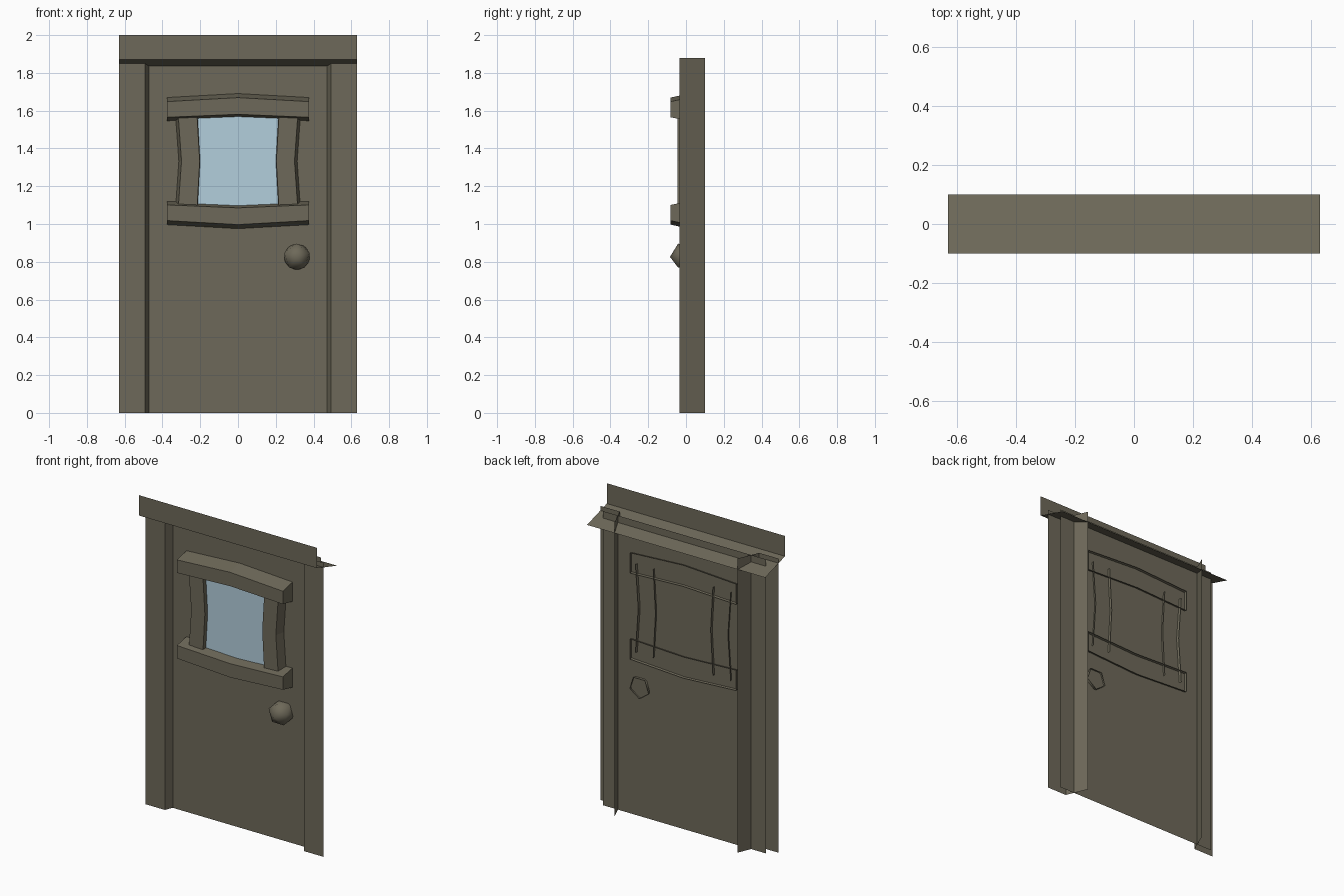
import bpy, bmesh, math
from mathutils import Matrix

if "Cube" in bpy.data.objects:
    bpy.data.objects.remove(bpy.data.objects["Cube"])


def material(name, rgb):
    m = bpy.data.materials.new(name)
    m.diffuse_color = (*rgb, 1)
    m.use_nodes = True
    m.node_tree.nodes["Principled BSDF"].inputs["Base Color"].default_value = m.diffuse_color
    return m


wood = material("grey_brown_wood", (0.155, 0.141, 0.100))
glass = material("pale_blue_glass", (0.45, 0.62, 0.72))


def add_object(name, bm, mat, mirror=False):
    mesh = bpy.data.meshes.new(name)
    bm.to_mesh(mesh)
    bm.free()
    ob = bpy.data.objects.new(name, mesh)
    bpy.context.collection.objects.link(ob)
    mesh.materials.append(mat)
    if mirror:
        mod = ob.modifiers.new("mirror", 'MIRROR')
        mod.use_mirror_merge = False
    return ob


def loft(name, sections, mat, caps=False, mirror=False):
    """Join equal-length open sections with quads; optionally close the ends."""
    bm = bmesh.new()
    rows = [[bm.verts.new(p) for p in s] for s in sections]
    for a, b in zip(rows, rows[1:]):
        for i in range(len(a) - 1):
            bm.faces.new((a[i], a[i + 1], b[i + 1], b[i]))
    if caps:
        bm.faces.new(rows[0][::-1])
        bm.faces.new(rows[-1])
    return add_object(name, bm, mat, mirror)


TOP = 1.88
DOOR_Y = 0.015

# Door leaf: a thin sheet running behind the jambs
loft("door_leaf", [[(-0.575, DOOR_Y, z), (0.575, DOOR_Y, z)] for z in (0, TOP)], wood)

# Frame posts: flat face and a slanted jamb, mirrored
post = [(-0.63, -0.035), (-0.493, -0.035), (-0.435, 0.10)]
loft("frame_post", [[(x, y, z) for x, y in post] for z in (0, TOP)], wood, mirror=True)

# Header: upright board and slanted underside
header = [(-0.10, 2.0), (-0.10, 1.87), (0.10, 1.81)]
loft("frame_header", [[(x, y, z) for y, z in header] for x in (-0.63, 0.63)], wood)


# Bowed window rails, flaring towards the door
def rail(name, sign):
    mid = 1.333
    sections = []
    for x, bow in ((-0.375, 0), (0, 0.021), (0.375, 0)):
        inner, outer = 0.232 + bow * 0.75, 0.315 + bow
        prof = [(0.03, outer + 0.025), (-0.082, outer), (-0.082, inner), (0.03, inner - 0.022)]
        pts = [(x, y, mid + sign * d) for y, d in prof]
        sections.append(pts if sign > 0 else pts[::-1])
    loft(name, sections, wood, caps=True)


rail("window_top_rail", 1)
rail("window_bottom_rail", -1)

# Pinched window side stiles, mirrored
stiles = []
for z, pinch in ((1.045, 0), (1.333, 0.02), (1.61, 0)):
    outer, inner = -0.319 + pinch, -0.219 + pinch * 0.8
    stiles.append([(outer - 0.018, 0.03, z), (outer, -0.045, z),
                   (inner, -0.045, z), (inner + 0.008, 0.03, z)])
loft("window_stile", stiles, wood, mirror=True)

# Window pane
loft("window_pane", [[(-0.24, -0.02, z), (0.24, -0.02, z)] for z in (1.06, 1.60)], glass)

# Knob: smooth icosahedron, open behind the door
bm = bmesh.new()
bmesh.ops.create_icosphere(bm, subdivisions=1, radius=0.078)
back = min(bm.verts, key=lambda v: v.co.z)
bmesh.ops.delete(bm, geom=[back], context='VERTS')
bm.transform(Matrix.Translation((0.312, -0.007, 0.826))
             @ Matrix.Rotation(math.pi / 2, 4, 'X') @ Matrix.Rotation(math.pi / 2, 4, 'Z'))
for f in bm.faces:
    f.smooth = True
add_object("door_knob", bm, wood)
